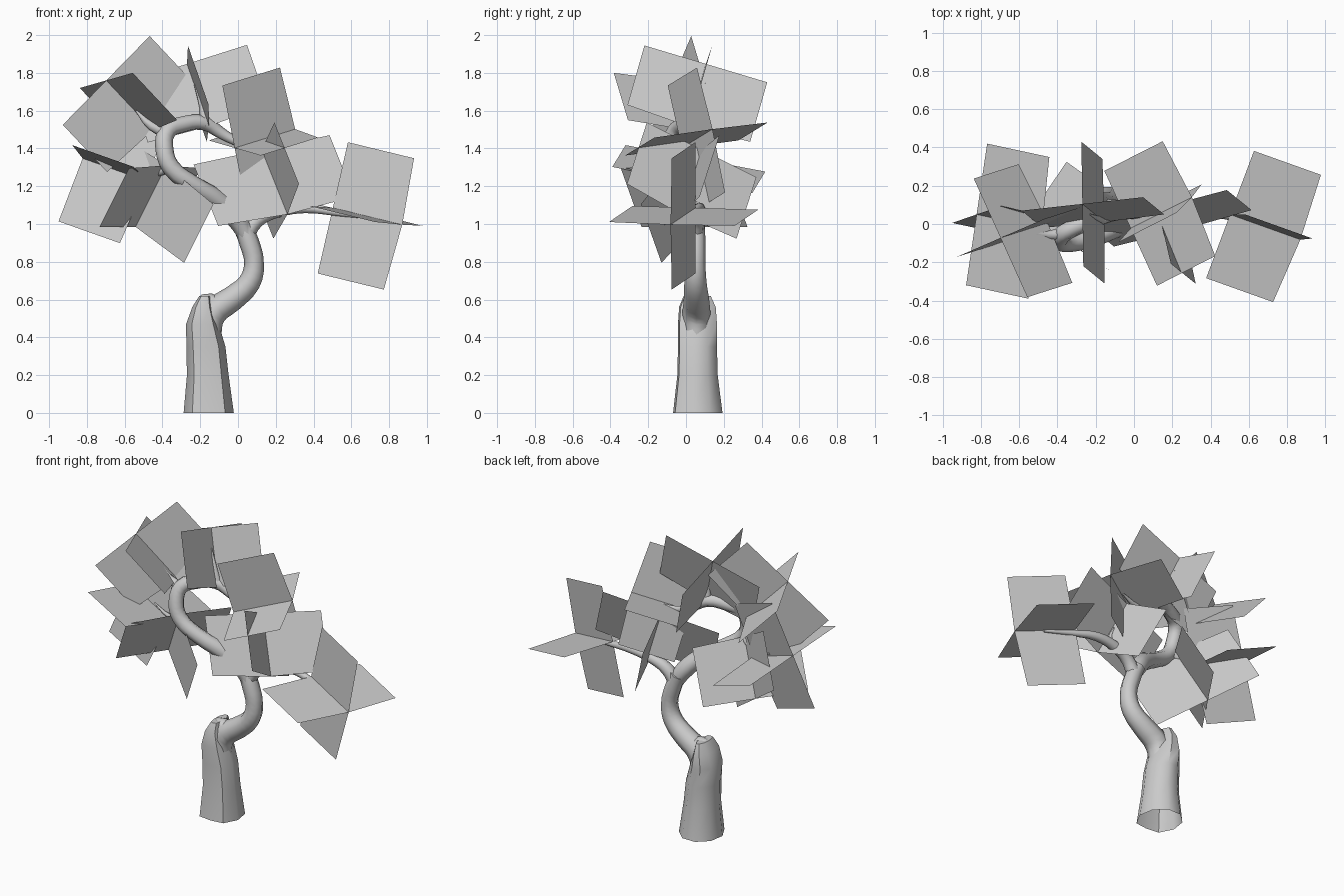
import bpy, bmesh, math
from mathutils import Vector

if "Cube" in bpy.data.objects:
    bpy.data.objects.remove(bpy.data.objects["Cube"])


def link_mesh(name, bm):
    mesh = bpy.data.meshes.new(name)
    bm.to_mesh(mesh)
    bm.free()
    ob = bpy.data.objects.new(name, mesh)
    bpy.context.collection.objects.link(ob)
    return ob


def select(ob):
    bpy.ops.object.select_all(action='DESELECT')
    ob.select_set(True)
    bpy.context.view_layer.objects.active = ob


# Stout trunk: lofted rings, open below, bark groove in front, narrow shoulder on top
def trunk():
    rings = [(0, -.155, .135, .147), (.2, -.16, .112, .12), (.35, -.17, .105, .116),
             (.47, -.188, .088, .116), (.56, -.187, .056, .109), (.62, -.175, .03, .08)]
    n = 9
    bm = bmesh.new()
    loops = []
    for z, cx, rx, ry in rings:
        loop = []
        for i in range(n):
            a = 2 * math.pi * (i + .75) / n
            k = .84 if i == 6 else 1.0
            loop.append(bm.verts.new((cx + k * rx * math.cos(a), .055 + k * ry * math.sin(a), z)))
        loops.append(loop)
    for lo, hi in zip(loops, loops[1:]):
        for i in range(n):
            j = (i + 1) % n
            bm.faces.new((lo[i], lo[j], hi[j], hi[i]))
    bm.faces.new(loops[-1])
    select(link_mesh("trunk", bm))
    bpy.ops.object.shade_smooth_by_angle(angle=math.radians(44))


# Tapered round limb through points (x, y, z, radius)
def limb(name, pts):
    cu = bpy.data.curves.new(name, 'CURVE')
    cu.dimensions = '3D'
    cu.bevel_depth = 1.0
    cu.bevel_resolution = 2
    cu.resolution_u = 3
    cu.use_fill_caps = True
    sp = cu.splines.new('BEZIER')
    sp.bezier_points.add(len(pts) - 1)
    for p, (x, y, z, r) in zip(sp.bezier_points, pts):
        p.co = (x, y, z)
        p.radius = r
        p.handle_left_type = p.handle_right_type = 'AUTO'
    ob = bpy.data.objects.new(name, cu)
    bpy.context.collection.objects.link(ob)
    select(ob)
    bpy.ops.object.convert(target='MESH')
    bpy.ops.object.shade_smooth_by_angle(angle=math.radians(50))


# Leaf cluster: two crossed cards sharing the spine u, slightly folded there
def leaves(name, c, u, v, length, w=None):
    c, u, v = Vector(c), Vector(u), Vector(v)
    w = Vector(w) if w else u.cross(v).normalized() * length
    bm = bmesh.new()
    for side in (v / 2, w / 2):
        rows = []
        for s in (-1, 0, 1):
            tip = u * (.5 if s else .55)
            rows.append((bm.verts.new(c + side * s - u * .5), bm.verts.new(c + side * s + tip)))
        for a, b in zip(rows, rows[1:]):
            bm.faces.new((a[0], a[1], b[1], b[0]))
    link_mesh(name, bm)


trunk()
limb("stem", [(-.16, .055, .4, .07), (-.14, .055, .52, .075), (-.03, .055, .605, .067),
              (.06, .05, .69, .059), (.085, .05, .79, .052), (.06, .05, .9, .053), (.02, .05, 1.0, .05)])
limb("stem_knuckle", [(-.195, .055, .54, .03), (-.175, .055, .585, .045), (-.12, .055, .56, .062)])
limb("left_branch", [(.05, .05, .93, .045), (-.01, .03, 1.03, .055), (-.1, -.02, 1.12, .054),
                     (-.24, -.08, 1.21, .048), (-.355, -.1, 1.3, .048), (-.39, -.09, 1.4, .048),
                     (-.375, -.055, 1.49, .047), (-.3, -.015, 1.525, .045), (-.18, .03, 1.535, .04),
                     (-.08, .05, 1.475, .03), (.02, .05, 1.43, .02), (.15, .08, 1.45, .006)])
limb("right_branch", [(.04, .05, .94, .045), (.1, .06, 1.02, .04), (.2, .07, 1.065, .034),
                      (.35, .07, 1.085, .028), (.5, .04, 1.065, .02), (.7, -.01, 1.03, .008)])

# Short twigs that carry the clusters
limb("twig_top", [(-.17, .03, 1.52, .035), (-.19, .03, 1.62, .015), (-.23, .05, 1.74, .004)])
limb("twig_upper_left", [(-.36, -.05, 1.48, .035), (-.46, -.06, 1.52, .024), (-.54, -.05, 1.6, .005)])
limb("twig_left", [(-.36, -.09, 1.3, .03), (-.48, -.04, 1.26, .014), (-.62, .01, 1.29, .004)])
limb("twig_middle", [(.2, .07, 1.06, .026), (.21, .03, 1.15, .012), (.19, .04, 1.22, .004)])

# Foliage: centre, spine vector, first card's width vector, second card's width (or vector)
for args in [
    ("leaves_right", (.677, -.013, 1.043), (.35, -.125, -.085), (.25, .665, -.02), .68, (.16, .0, .695)),
    ("leaves_middle", (.19, .03, 1.23), (.13, -.105, -.325), (-.135, .58, -.29), .75, (.72, .19, .155)),
    ("leaves_upper_right", (.135, .055, 1.45), (.305, .155, .095), (.275, -.6, -.08), .69),
    ("leaves_top", (-.215, .06, 1.69), (.11, -.09, -.315), (-.01, .65, -.195), .67),
    ("leaves_upper_left", (-.58, -.035, 1.635), (.235, .075, -.25), (.28, -.62, .08), .68, (-.46, -.2, -.47)),
    ("leaves_left", (-.66, .015, 1.29), (.325, -.07, -.115), (.11, .74, -.14), .72),
    ("leaves_lower_left", (-.465, -.01, 1.14), (.155, -.11, .31), (.38, .56, 0), .73),
]:
    leaves(*args)
